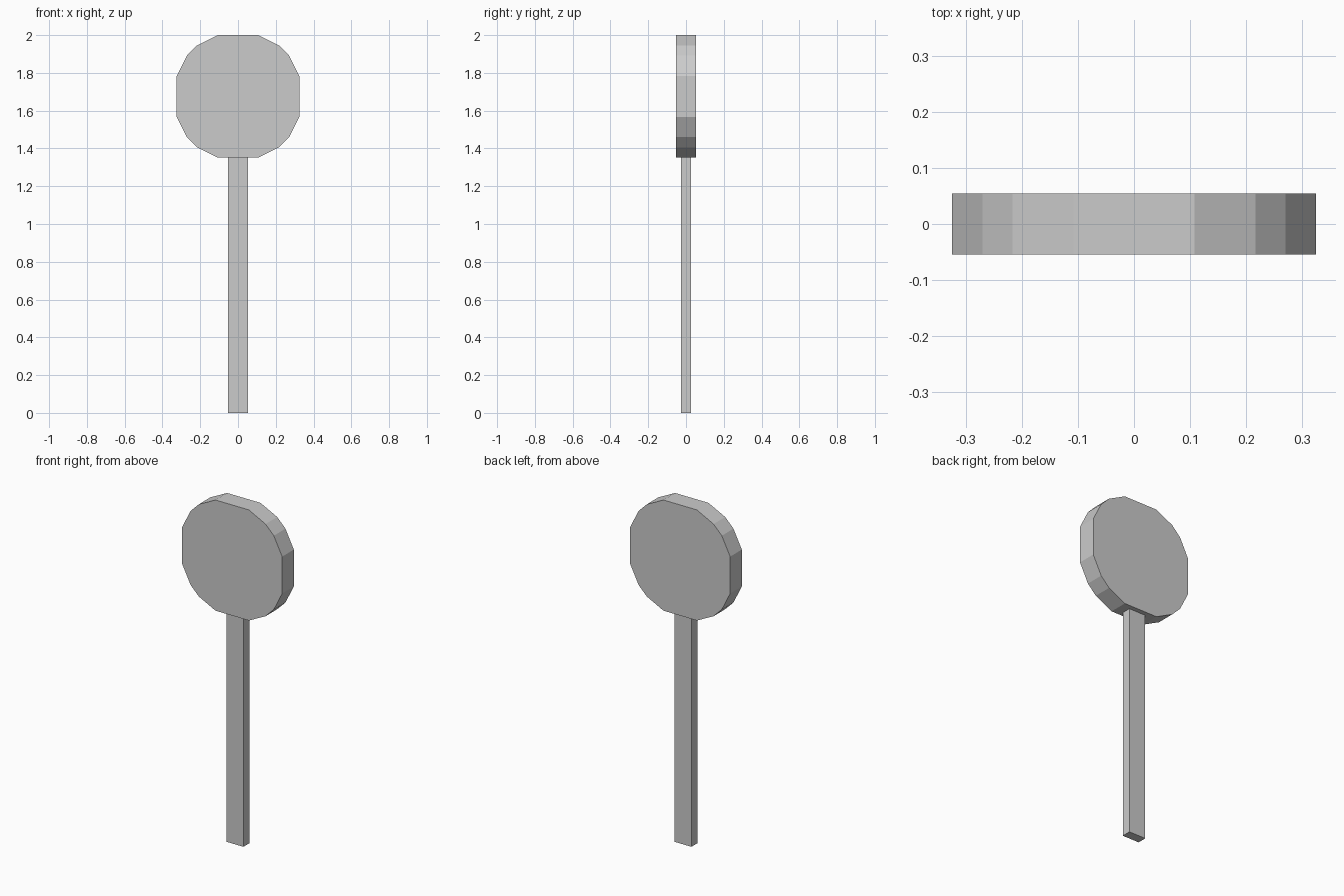
import bpy, bmesh

if "Cube" in bpy.data.objects:
    bpy.data.objects.remove(bpy.data.objects["Cube"])

U = 2 / 37  # modelling grid unit


def extrude_profile(name, points, half_depth):
    """Solid from an XZ outline, extruded symmetrically along y."""
    bm = bmesh.new()
    face = bm.faces.new([bm.verts.new((x, -half_depth, z)) for x, z in points])
    ext = bmesh.ops.extrude_face_region(bm, geom=[face], use_keep_orig=True)
    verts = [v for v in ext["geom"] if isinstance(v, bmesh.types.BMVert)]
    bmesh.ops.translate(bm, verts=verts, vec=(0, 2 * half_depth, 0))
    bmesh.ops.recalc_face_normals(bm, faces=bm.faces)
    mesh = bpy.data.meshes.new(name)
    bm.to_mesh(mesh)
    bm.free()
    obj = bpy.data.objects.new(name, mesh)
    bpy.context.collection.objects.link(obj)
    return obj


# Round head: one quadrant mirrored into a 16-sided disc
quad = [(6, 2), (5, 4), (4, 5), (2, 6)]
half = quad + [(-x, z) for x, z in reversed(quad)]
outline = half + [(-x, -z) for x, z in half]
extrude_profile("round_head", [(x * U, (z + 31) * U) for x, z in outline], U)

# Flat stick from the ground to the underside of the head
stick = [(-1, 0), (1, 0), (1, 25), (-1, 25)]
extrude_profile("stick", [(x * U, z * U) for x, z in stick], U / 2)
